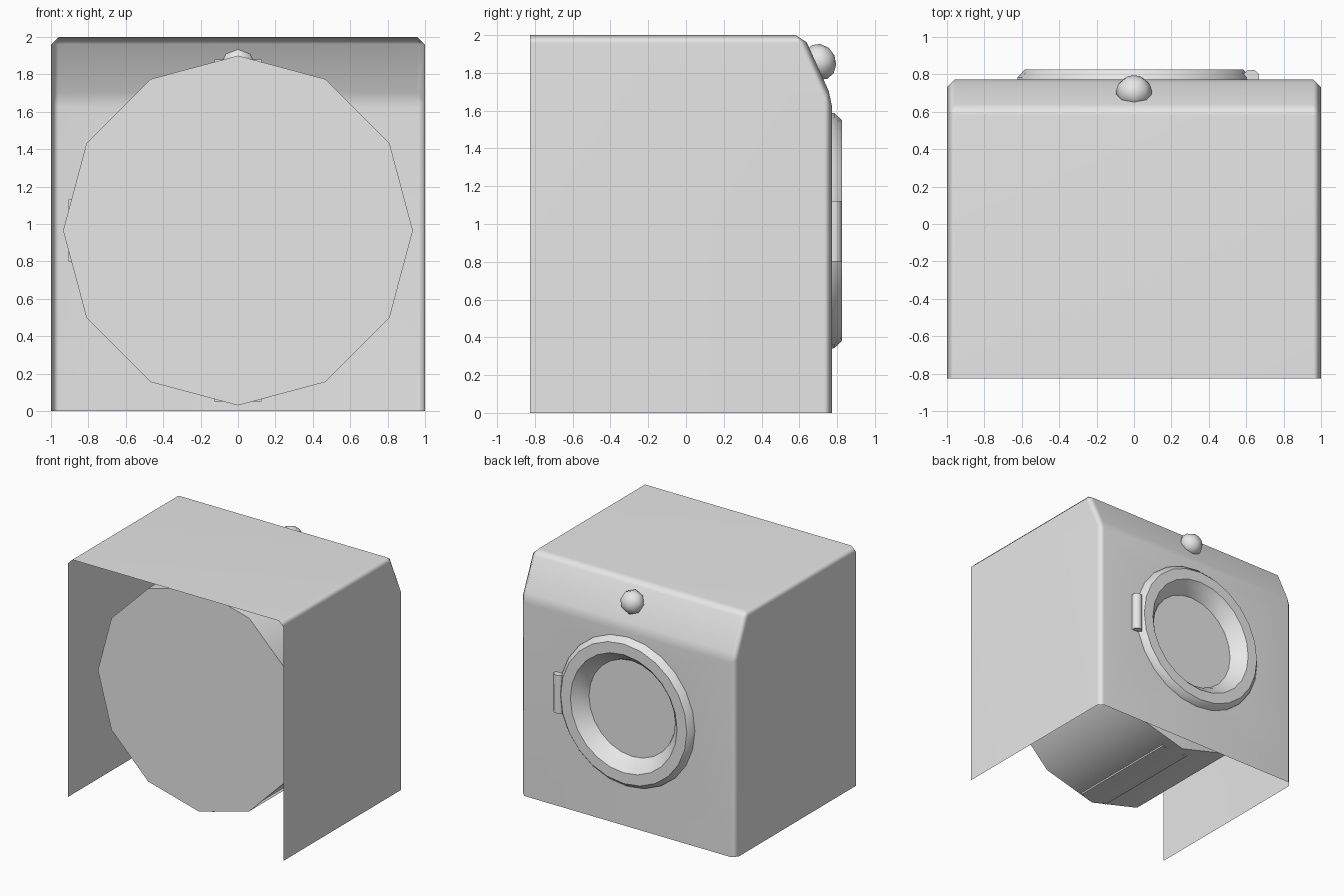
import bpy, bmesh, math
from mathutils import Vector, Matrix

old = bpy.data.objects.get("Cube")
if old:
    bpy.data.objects.remove(old, do_unlink=True)

GREY = (0.8, 0.8, 0.8, 1)
mat = bpy.data.materials.new("light_grey")
mat.use_nodes = True
mat.diffuse_color = GREY
mat.node_tree.nodes["Principled BSDF"].inputs["Base Color"].default_value = GREY

CZ = 0.965      # height of the drum and door axis
HOLE = 0.5      # radius of the opening in the front panel


def finish(name, bm, angle=35):
    """Turn a bmesh into a smooth-shaded object with sharp edges kept."""
    mesh = bpy.data.meshes.new(name)
    bm.to_mesh(mesh)
    bm.free()
    mesh.materials.append(mat)
    ob = bpy.data.objects.new(name, mesh)
    bpy.context.collection.objects.link(ob)
    bpy.ops.object.select_all(action='DESELECT')
    ob.select_set(True)
    bpy.context.view_layer.objects.active = ob
    bpy.ops.object.shade_smooth_by_angle(angle=math.radians(angle))
    return ob


def lathe(name, profile, sides, angle=35):
    """Revolve (radius, y) points round the door axis."""
    bm = bmesh.new()
    rings = []
    for r, y in profile:
        rings.append([bm.verts.new((r * math.sin(2 * math.pi * i / sides), y,
                                    CZ + r * math.cos(2 * math.pi * i / sides)))
                      for i in range(sides)])
    for a, b in zip(rings, rings[1:]):
        for i in range(sides):
            j = (i + 1) % sides
            bm.faces.new((a[i], a[j], b[j], b[i]))
    bmesh.ops.remove_doubles(bm, verts=bm.verts, dist=1e-5)
    bmesh.ops.recalc_face_normals(bm, faces=bm.faces)
    return finish(name, bm, angle)


def box(name, lo, hi):
    bm = bmesh.new()
    lo, hi = Vector(lo), Vector(hi)
    bmesh.ops.create_cube(bm, size=1, matrix=Matrix.Translation((lo + hi) / 2)
                          @ Matrix.Diagonal((*(hi - lo), 1)))
    return finish(name, bm)


# Cabinet: folded sheet with a sloped control strip, open at back and bottom
bm = bmesh.new()
outline = [(-0.825, 0), (-0.825, 2), (0.622, 2), (0.773, 1.665), (0.773, 0)]
left, right = [[bm.verts.new((x, y, z)) for y, z in outline] for x in (1, -1)]
bm.faces.new(left[::-1])
bm.faces.new(right)
for i in range(1, 4):
    bm.faces.new((left[i], left[i + 1], right[i + 1], right[i]))
bmesh.ops.recalc_face_normals(bm, faces=bm.faces)
folds = [e for e in bm.edges if len(e.link_faces) == 2]
bmesh.ops.bevel(bm, geom=folds, offset=0.042, segments=1, profile=0.5,
                affect='EDGES', clamp_overlap=True)

# Round door opening in the front panel
panel = max((f for f in bm.faces if f.normal.y > 0.99), key=lambda f: f.calc_area())
py = panel.calc_center_median().y
border = list(panel.edges)
bmesh.ops.delete(bm, geom=[panel], context='FACES_ONLY')
N = 24
rim = [bm.verts.new((HOLE * math.sin(2 * math.pi * i / N), py,
                     CZ + HOLE * math.cos(2 * math.pi * i / N))) for i in range(N)]
border += [bm.edges.new((rim[i], rim[(i + 1) % N])) for i in range(N)]
bmesh.ops.triangle_fill(bm, use_beauty=True, use_dissolve=False,
                        edges=border, normal=(0, 1, 0))
cabinet = finish("cabinet", bm, 70)
weighted = cabinet.modifiers.new("even_normals", 'WEIGHTED_NORMAL')
weighted.keep_sharp = True

# Door ring with a funnel leading to the window
lathe("door_ring", [(0.625, 0.765), (0.622, 0.785), (0.585, 0.825), (0.495, 0.825),
                    (0.455, 0.785), (0.42, 0.745), (0.40, 0.71)], N)
lathe("door_window", [(0, 0.712), (0.402, 0.712)], N)

# Twelve-sided drum, closed at the back
lathe("drum", [(0, -0.52), (0.935, -0.52), (0.935, 0.6), (0.45, 0.7)], 12)

# Drum lifters that show slightly through the drum wall
box("lifter_top", (-0.125, -0.5, CZ + 0.7), (0.125, 0.5, CZ + 0.915))
box("lifter_bottom", (-0.125, -0.5, CZ - 0.915), (0.125, 0.5, CZ - 0.7))
box("lifter_side", (-0.905, -0.5, CZ - 0.165), (-0.7, 0.5, CZ + 0.165))

# Door handle: upright eight-sided bar
bm = bmesh.new()
bmesh.ops.create_cone(bm, cap_ends=True, segments=8, radius1=0.044, radius2=0.044,
                      depth=0.32, matrix=Matrix.Translation((0.627, 0.784, 0.962))
                      @ Matrix.Rotation(math.pi / 8, 4, 'Z'))
finish("door_handle", bm, 50)

# Control knob: flattened ball set in the sloped strip
bm = bmesh.new()
tilt = Vector((0, 0.913, 0.408)).to_track_quat('Z', 'Y').to_matrix().to_4x4()
bmesh.ops.create_uvsphere(bm, u_segments=8, v_segments=6, radius=1,
                          matrix=Matrix.Translation((0, 0.708, 1.858)) @ tilt
                          @ Matrix.Diagonal((0.098, 0.098, 0.085, 1)))
finish("control_knob", bm, 80)
